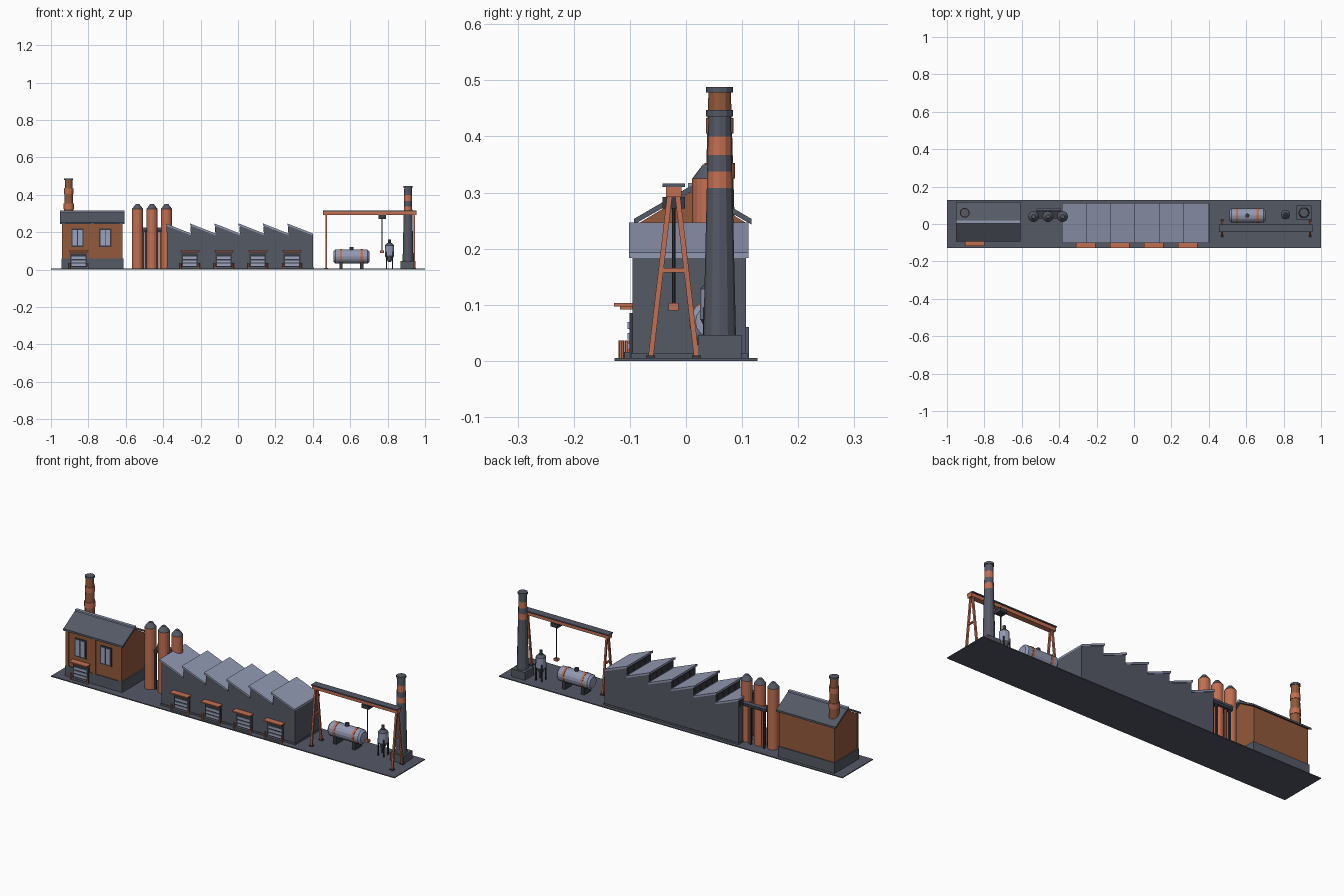
import bpy, bmesh, math
from mathutils import Vector, Matrix

cube = bpy.data.objects.get("Cube")
if cube:
    bpy.data.objects.remove(cube)


def material(name, rgb):
    m = bpy.data.materials.new(name)
    m.use_nodes = True
    m.diffuse_color = (*rgb, 1)
    m.node_tree.nodes["Principled BSDF"].inputs["Base Color"].default_value = (*rgb, 1)
    return m


SLATE = material("slate grey", (0.09, 0.10, 0.13))
DARK = material("dark iron", (0.04, 0.043, 0.055))
STEEL = material("pale steel", (0.29, 0.32, 0.45))
ORANGE = material("rust orange", (0.54, 0.16, 0.085))
BRICK = material("brown brick", (0.29, 0.10, 0.045))
GLASS = material("window blue", (0.33, 0.37, 0.52))


def finish(name, bm, mat):
    bmesh.ops.recalc_face_normals(bm, faces=bm.faces)
    me = bpy.data.meshes.new(name)
    bm.to_mesh(me)
    bm.free()
    me.materials.append(mat)
    ob = bpy.data.objects.new(name, me)
    bpy.context.collection.objects.link(ob)
    return ob


def box(name, mat, x, y, z):
    """Box from (low, high) pairs."""
    bm = bmesh.new()
    size = [b - a for a, b in (x, y, z)]
    mid = [(a + b) / 2 for a, b in (x, y, z)]
    bmesh.ops.create_cube(bm, size=1, matrix=Matrix.Translation(mid) @ Matrix.Diagonal((*size, 1)))
    return finish(name, bm, mat)


def rod(name, mat, a, b, r1, r2=None, sides=12):
    """Round or square bar, or a cone, between two points."""
    a, b = Vector(a), Vector(b)
    d = b - a
    turn = d.to_track_quat('Z', 'Y').to_matrix().to_4x4()
    if sides == 4:
        turn = turn @ Matrix.Rotation(math.pi / 4, 4, 'Z')
    bm = bmesh.new()
    bmesh.ops.create_cone(bm, cap_ends=True, segments=sides, radius1=r1,
                          radius2=r1 if r2 is None else r2, depth=d.length,
                          matrix=Matrix.Translation((a + b) / 2) @ turn)
    return finish(name, bm, mat)


def post(name, mat, x, y, z0, z1, r1, r2=None, sides=12):
    return rod(name, mat, (x, y, z0), (x, y, z1), r1, r2, sides)


def prism(name, mat, profile, axis, low, high):
    """Extrude a (u, z) profile along x or y."""
    place = (lambda u, z: (low, u, z)) if axis == 'x' else (lambda u, z: (u, low, z))
    bm = bmesh.new()
    face = bm.faces.new([bm.verts.new(place(u, z)) for u, z in profile])
    ext = bmesh.ops.extrude_face_region(bm, geom=[face])
    move = Vector((high - low, 0, 0)) if axis == 'x' else Vector((0, high - low, 0))
    bmesh.ops.translate(bm, vec=move, verts=[v for v in ext["geom"] if isinstance(v, bmesh.types.BMVert)])
    return finish(name, bm, mat)


def loading_door(x, wall):
    """Shutter door with canopy, dock step and bollards."""
    box("door_frame", DARK, (x - 0.045, x + 0.045), (wall - 0.006, wall), (0.005, 0.085))
    for z in (0.02, 0.038, 0.057):
        box("door_slat", GLASS, (x - 0.037, x + 0.037), (wall - 0.009, wall), (z, z + 0.012))
    box("door_step", SLATE, (x - 0.045, x + 0.045), (wall - 0.021, wall), (0.005, 0.016))
    box("door_canopy", ORANGE, (x - 0.052, x + 0.052), (wall - 0.033, wall), (0.097, 0.103))
    box("canopy_bracket", ORANGE, (x - 0.048, x + 0.048), (wall - 0.023, wall), (0.092, 0.097))
    for s in (-1, 1):
        post("bollard", ORANGE, x + s * 0.049, wall - 0.02, 0.005, 0.036, 0.005, sides=8)


# Ground slab
box("ground_slab", SLATE, (-1, 1), (-0.127, 0.127), (0, 0.005))

# Brick house
ridge = 0.012
prism("house_walls", BRICK, [(-0.083, 0.005), (0.107, 0.005), (0.107, 0.246), (ridge, 0.303), (-0.083, 0.246)],
      'x', -0.94, -0.62)
box("house_plinth", SLATE, (-0.945, -0.613), (-0.088, 0.112), (0.005, 0.06))
prism("house_roof", SLATE, [(-0.093, 0.243), (-0.093, 0.253), (ridge, 0.314), (0.117, 0.253), (0.117, 0.243),
                            (ridge, 0.303)], 'x', -0.953, -0.607)
box("roof_ridge", STEEL, (-0.953, -0.607), (ridge - 0.008, ridge + 0.008), (0.306, 0.317))
for x in (-0.934, -0.777, -0.626):
    box("house_pilaster", BRICK, (x - 0.008, x + 0.008), (-0.088, -0.08), (0.06, 0.245))
for x in (-0.858, -0.71):
    box("window_frame", DARK, (x - 0.033, x + 0.033), (-0.086, -0.08), (0.122, 0.22))
    for s in (-1, 1):
        box("window_pane", GLASS, (x + s * 0.014 - 0.012, x + s * 0.014 + 0.012), (-0.089, -0.08), (0.13, 0.213))
loading_door(-0.852, -0.084)

# Brick chimney
post("brick_chimney", BRICK, -0.905, 0.06, 0.24, 0.48, 0.027, 0.02)
for z, r in ((0.325, 0.027), (0.405, 0.0245)):
    post("brick_chimney_band", ORANGE, -0.905, 0.06, z, z + 0.028, r)
post("brick_chimney_cap", SLATE, -0.905, 0.06, 0.478, 0.488, 0.024)

# Silos with the pipe rack between them
for x in (-0.537, -0.46, -0.382):
    post("silo", ORANGE, x, 0.04, 0.005, 0.325, 0.029, sides=16)
    post("silo_cone", SLATE, x, 0.04, 0.325, 0.35, 0.029, 0.01, sides=16)
box("rack_platform", DARK, (-0.52, -0.39), (0.03, 0.078), (0.2, 0.214))
for x in (-0.498, -0.421):
    for y in (0.036, 0.072):
        post("rack_post", DARK, x - 0.007, y, 0.005, 0.2, 0.006, sides=4)
    post("rack_pipe", ORANGE, x + 0.008, 0.062, 0.005, 0.2, 0.006, sides=8)
rod("rack_header", STEEL, (-0.52, 0.076, 0.22), (-0.39, 0.076, 0.22), 0.006, sides=8)

# Factory hall with sawtooth roof
count, left, right = 6, -0.38, 0.4
step = (right - left) / count
outline = [(right, 0.005), (left, 0.005)]
for i in range(count):
    x = left + i * step
    outline += [(x, 0.236), (x + step, 0.185)]
    prism("sawtooth_roof", STEEL, [(x - 0.006, 0.236), (x - 0.006, 0.247), (x + step, 0.193), (x + step, 0.183)],
          'y', -0.102, 0.111)
    for j in range(4):
        y = -0.087 + j * 0.048
        box("skylight", DARK, (x - 0.003, x + 0.004), (y, y + 0.042), (0.2, 0.23))
prism("factory_hall", SLATE, outline, 'y', -0.095, 0.107)
box("hall_footing", SLATE, (left - 0.003, right + 0.003), (-0.098, 0.11), (0.005, 0.014))
for i in range(4):
    loading_door(-0.258 + i * 0.182, -0.095)

# Gantry crane
gy = -0.022
box("gantry_beam", ORANGE, (0.455, 0.955), (gy - 0.014, gy + 0.014), (0.292, 0.31))
box("gantry_walkway", SLATE, (0.455, 0.955), (gy - 0.02, gy + 0.02), (0.31, 0.316))
for x in (0.472, 0.943):
    for s in (-1, 1):
        rod("gantry_leg", ORANGE, (x, gy + s * 0.041, 0.005), (x, gy + s * 0.007, 0.295), 0.0065, sides=4)
        box("gantry_foot", DARK, (x - 0.01, x + 0.01), (gy + s * 0.041 - 0.008, gy + s * 0.041 + 0.008),
            (0.005, 0.01))
    box("gantry_crossbar", ORANGE, (x - 0.004, x + 0.004), (gy - 0.022, gy + 0.022), (0.158, 0.166))
box("trolley", DARK, (0.75, 0.79), (gy - 0.02, gy + 0.02), (0.272, 0.292))
post("hoist_cable", DARK, 0.77, gy, 0.1, 0.275, 0.003, sides=6)
box("hook_block", ORANGE, (0.76, 0.78), (gy - 0.009, gy + 0.009), (0.09, 0.103))

# Horizontal storage tank
ty, tz = 0.045, 0.07
rod("tank", STEEL, (0.52, ty, tz), (0.692, ty, tz), 0.038, sides=16)
for a, b in ((0.52, 0.51), (0.692, 0.702)):
    rod("tank_end", STEEL, (a, ty, tz), (b, ty, tz), 0.038, 0.028, sides=16)
for x in (0.551, 0.661):
    rod("tank_band", ORANGE, (x - 0.006, ty, tz), (x + 0.006, ty, tz), 0.04, sides=16)
    box("tank_saddle", DARK, (x - 0.009, x + 0.009), (ty - 0.028, ty + 0.028), (0.005, 0.045))
post("tank_hatch", DARK, 0.606, ty, 0.105, 0.121, 0.011)

# Small upright vessel on legs
vx, vy = 0.81, 0.05
post("vessel", STEEL, vx, vy, 0.075, 0.128, 0.025)
post("vessel_hopper", SLATE, vx, vy, 0.042, 0.075, 0.008, 0.025)
post("vessel_lid", SLATE, vx, vy, 0.128, 0.142, 0.025, 0.012)
post("vessel_vent", DARK, vx, vy, 0.142, 0.162, 0.008)
for i in range(4):
    a = math.pi / 4 + i * math.pi / 2
    post("vessel_leg", DARK, vx + 0.024 * math.cos(a), vy + 0.024 * math.sin(a), 0.005, 0.095, 0.004, sides=4)

# Tall banded chimney
cx, cy = 0.909, 0.06
box("stack_pedestal", SLATE, (cx - 0.039, cx + 0.039), (cy - 0.039, cy + 0.039), (0.005, 0.046))
levels = [0.046, 0.308, 0.338, 0.367, 0.4, 0.436]
radius = lambda z: 0.029 - 0.009 * (z - 0.046) / 0.39
for i in range(5):
    a, b = levels[i], levels[i + 1]
    post("stack_section", ORANGE if i % 2 else SLATE, cx, cy, a, b, radius(a), radius(b))
post("stack_cap", SLATE, cx, cy, 0.436, 0.447, 0.024)
